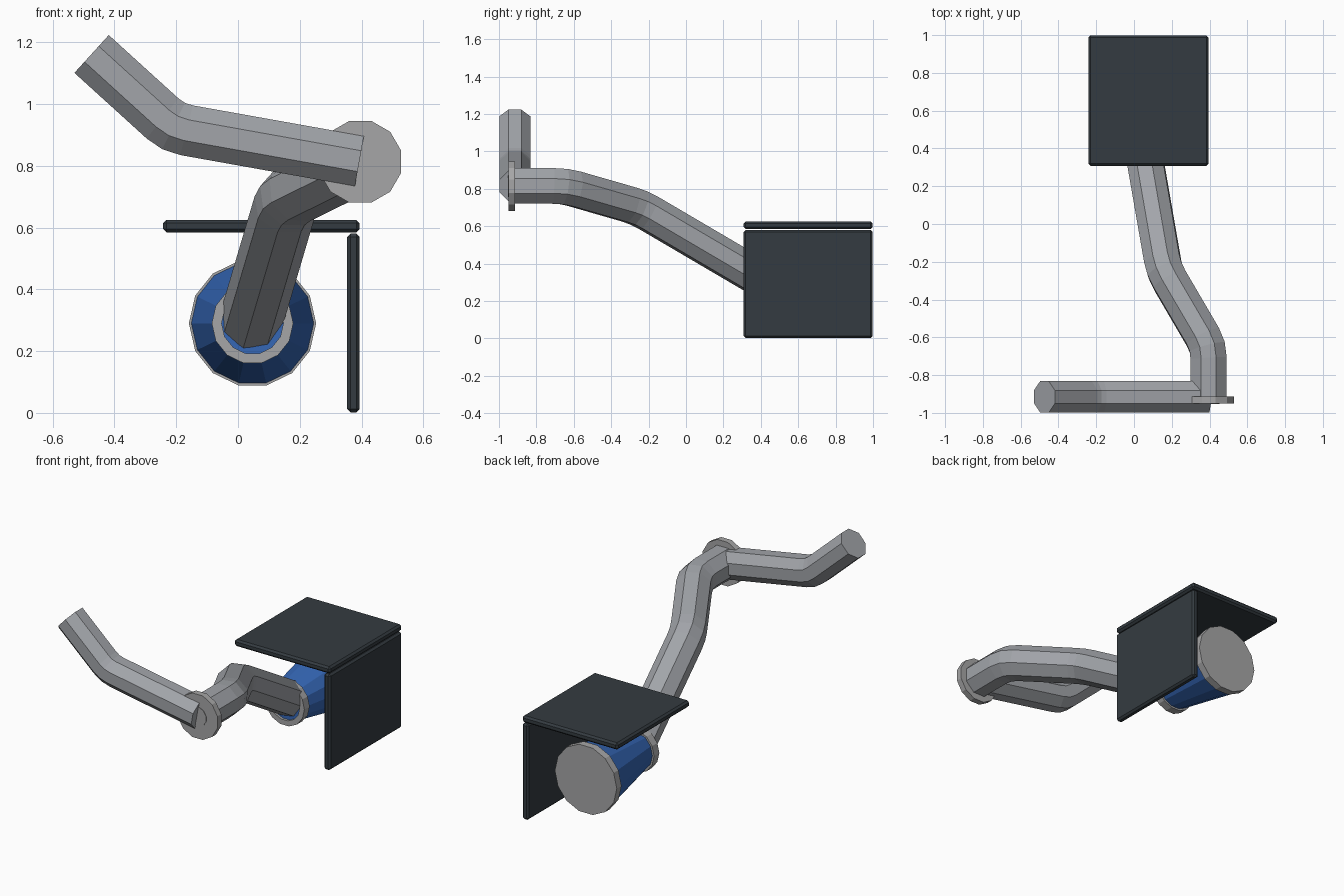
import bpy, bmesh, math
from mathutils import Vector, Matrix

if "Cube" in bpy.data.objects:
    bpy.data.objects.remove(bpy.data.objects["Cube"])


def material(name, rgb):
    m = bpy.data.materials.new(name)
    m.diffuse_color = (*rgb, 1)
    m.use_nodes = True
    m.node_tree.nodes["Principled BSDF"].inputs["Base Color"].default_value = m.diffuse_color
    return m


STEEL = material("steel grey", (0.36, 0.375, 0.40))
RIM = material("rim grey", (0.38, 0.38, 0.385))
BLUE = material("blue", (0.035, 0.135, 0.47))
DARK = material("dark slate", (0.034, 0.044, 0.052))


def finish(bm, name, mat):
    bmesh.ops.recalc_face_normals(bm, faces=bm.faces)
    me = bpy.data.meshes.new(name)
    bm.to_mesh(me)
    bm.free()
    me.materials.append(mat)
    ob = bpy.data.objects.new(name, me)
    bpy.context.collection.objects.link(ob)
    return ob


def plate(name, lo, hi):
    """Box between two corners with chamfered edges."""
    lo, hi = Vector(lo), Vector(hi)
    bm = bmesh.new()
    bmesh.ops.create_cube(bm, size=1)
    for v in bm.verts:
        v.co = (lo + hi) / 2 + v.co * (hi - lo)
    bmesh.ops.bevel(bm, geom=bm.edges[:], offset=0.011, segments=1, affect='EDGES')
    return finish(bm, name, DARK)


def lathe(name, mat, x, z, profile, n):
    """Revolve (radius, y) points about an axis along y; ends are capped."""
    bm = bmesh.new()
    rings = []
    for r, y in profile:
        rings.append([bm.verts.new((x + r * math.sin(2 * math.pi * (i + .5) / n), y,
                                    z + r * math.cos(2 * math.pi * (i + .5) / n)))
                      for i in range(n)])
    for a, b in zip(rings, rings[1:]):
        for i in range(n):
            j = (i + 1) % n
            bm.faces.new((a[i], a[j], b[j], b[i]))
    bm.faces.new(rings[0])
    bm.faces.new(rings[-1])
    return finish(bm, name, mat)


def rounded(points, t, steps):
    """Replace inner corners of a path by short curves."""
    p = [Vector(q) for q in points]
    out = [p[0]]
    for a, b, c in zip(p, p[1:], p[2:]):
        s = b + (a - b).normalized() * t
        e = b + (c - b).normalized() * t
        for k in range(steps + 1):
            u = k / steps
            out.append(s * (1 - u) ** 2 + b * 2 * u * (1 - u) + e * u * u)
    return out + [p[-1]]


def pipe(name, points, radius, side, t):
    """Octagonal tube swept along a rounded path with flats facing 'side'."""
    path = rounded(points, t, 2)
    segs = [(b - a).normalized() for a, b in zip(path, path[1:])]
    bm = bmesh.new()
    d = segs[0]
    u = Vector(side)
    ring = [bm.verts.new(path[0] + Matrix.Rotation(math.radians(22.5 + 45 * i), 3, d) @ (u * radius))
            for i in range(8)]
    first = ring
    for k in range(1, len(path)):
        d = segs[k - 1]
        # mitre plane between neighbouring segments
        n = (d + segs[k]).normalized() if k < len(segs) else d
        new = [bm.verts.new(v.co + d * ((path[k] - v.co).dot(n) / d.dot(n))) for v in ring]
        for i in range(8):
            j = (i + 1) % 8
            bm.faces.new((ring[i], ring[j], new[j], new[i]))
        ring = new
    bm.faces.new(first)
    bm.faces.new(ring)
    return finish(bm, name, STEEL)


# Two dark plates
plate("top_plate", (-0.242, 0.308, 0.584), (0.394, 0.998, 0.625))
plate("side_plate", (0.353, 0.308, 0.002), (0.394, 0.998, 0.58))

# Tapered blue housing with grey rims at both ends
CX, CZ = 0.047, 0.29
lathe("housing", BLUE, CX, CZ, [(0.11, 0.39), (0.12, 0.42), (0.2, 0.85)], 14)
lathe("back_rim", RIM, CX, CZ, [(0.206, 0.84), (0.206, 0.885)], 14)
lathe("front_rim", RIM, CX, CZ,
      [(0.1, 0.40), (0.1, 0.375), (0.132, 0.375), (0.132, 0.425), (0.1, 0.425)], 14)

# Lower arm from housing to joint
pipe("lower_arm", [(0.395, -0.93, 0.815), (0.395, -0.65, 0.815),
                   (0.161, -0.25, 0.7), (0.041, 0.44, 0.295)], 0.103, (0, 0, 1), 0.06)

# Joint disc with centre boss
lathe("joint_disc", RIM, 0.396, 0.813, [(0.137, -0.95), (0.137, -0.913)], 12)
lathe("joint_boss", RIM, 0.396, 0.813, [(0.06, -0.953), (0.06, -0.92)], 12)

# Upper arm, bent upwards at the end
pipe("upper_arm", [(0.393, -0.915, 0.815), (-0.211, -0.915, 0.923),
                   (-0.474, -0.915, 1.162)], 0.0895, (0, 1, 0), 0.045)
